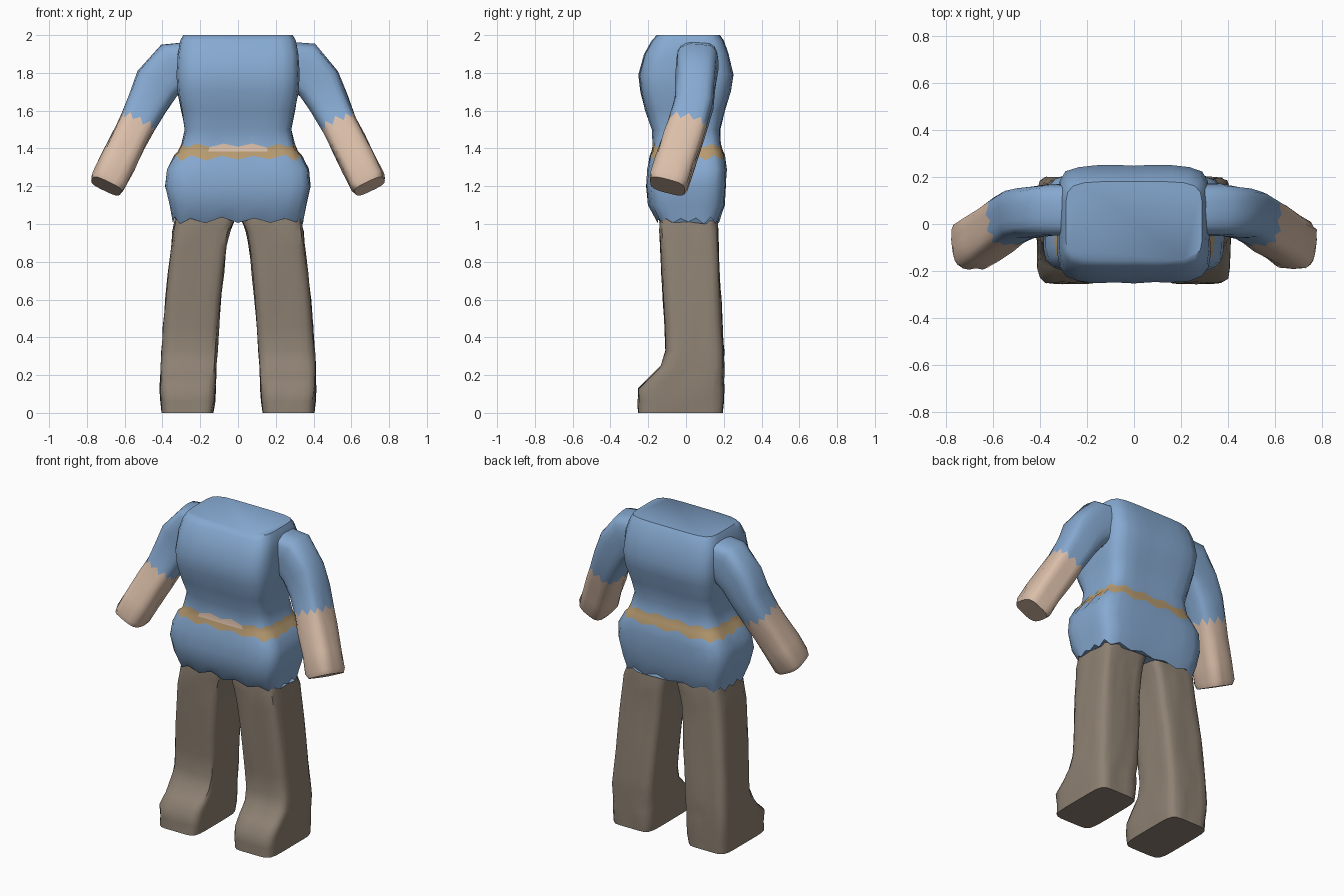
import bpy, bmesh, random
from mathutils import Vector

random.seed(4)
if "Cube" in bpy.data.objects:
    bpy.data.objects.remove(bpy.data.objects["Cube"], do_unlink=True)


def material(name, rgb):
    m = bpy.data.materials.new(name)
    m.use_nodes = True
    m.diffuse_color = (*rgb, 1)
    m.node_tree.nodes["Principled BSDF"].inputs["Base Color"].default_value = (*rgb, 1)
    return m


BLUE = material("blue cloth", (0.24, 0.40, 0.64))
TAUPE = material("taupe trousers", (0.27, 0.22, 0.17))
SKIN = material("skin", (0.71, 0.52, 0.40))
BELT = material("tan belt", (0.49, 0.34, 0.17))


def unit_section(count, power):
    """Evenly spaced points around a rounded square."""
    side = count // 4
    pts = []
    for p, q in ((1, 0), (0, 1), (-1, 0), (0, -1)):
        for i in range(side):
            t = 2 * i / side - 1
            a, b = p - q * t, q + p * t
            s = (abs(a) ** power + abs(b) ** power) ** (-1 / power)
            pts.append((a * s, b * s))
    return pts


def loft(name, rings, mats, power, count=32, rough=0.003, rule=None):
    """Skin rings of (centre, u, v, ragged, material index of the band after)."""
    bm = bmesh.new()
    section = unit_section(count, power)
    loops = []
    for n, (c, u, v, ragged, _) in enumerate(rings):
        axis = u.cross(v).normalized()
        loop = []
        for i, (a, b) in enumerate(section):
            p = c + u * a + v * b
            p += axis * ragged * (1 if i % 2 else -1) * random.uniform(0.4, 1)
            if 0 < n < len(rings) - 1:
                p += (u * a + v * b).normalized() * random.uniform(-rough, rough)
            loop.append(bm.verts.new(p))
        loops.append(loop)
    for k in range(len(loops) - 1):
        for i in range(count):
            j = (i + 1) % count
            f = bm.faces.new((loops[k][i], loops[k][j], loops[k + 1][j], loops[k + 1][i]))
            f.material_index = rings[k][4]
            if rule:
                rule(f, k)
    for k, loop in ((0, loops[0]), (len(loops) - 2, loops[-1])):
        bm.faces.new(loop).material_index = rings[k][4]
    bmesh.ops.recalc_face_normals(bm, faces=bm.faces)
    mesh = bpy.data.meshes.new(name)
    bm.to_mesh(mesh)
    bm.free()
    for m in mats:
        mesh.materials.append(m)
    obj = bpy.data.objects.new(name, mesh)
    bpy.context.collection.objects.link(obj)
    bpy.ops.object.select_all(action="DESELECT")
    obj.select_set(True)
    bpy.context.view_layer.objects.active = obj
    bpy.ops.object.shade_smooth_by_angle(angle=0.9)
    return obj


def box_ring(z, x0, x1, y0, y1, ragged=0, mat=0):
    return (Vector(((x0 + x1) / 2, (y0 + y1) / 2, z)), Vector(((x1 - x0) / 2, 0, 0)),
            Vector((0, (y1 - y0) / 2, 0)), ragged, mat)


# Torso: height, half width, front, back, ragged edge, band material
torso = [
    (1.02, 0.345, -0.15, 0.175, 0.02, 0),
    (1.10, 0.36, -0.20, 0.205, 0, 0),
    (1.20, 0.385, -0.21, 0.21, 0, 0),
    (1.29, 0.375, -0.205, 0.215, 0, 0),
    (1.35, 0.34, -0.19, 0.205, 0.018, 1),
    (1.385, 0.315, -0.18, 0.195, 0, 1),
    (1.415, 0.30, -0.175, 0.185, 0.012, 0),
    (1.50, 0.28, -0.18, 0.18, 0, 0),
    (1.60, 0.30, -0.215, 0.205, 0, 0),
    (1.70, 0.32, -0.24, 0.235, 0, 0),
    (1.79, 0.325, -0.25, 0.25, 0, 0),
    (1.90, 0.32, -0.22, 0.225, 0, 0),
    (1.97, 0.305, -0.18, 0.20, 0, 0),
    (2.00, 0.29, -0.155, 0.18, 0, 0),
]


# Bare patch above the belt at the front
def bare_patch(face, band):
    c = face.calc_center_median()
    if band == 5 and c.y < -0.15 and -0.16 < c.x < 0.12:
        face.material_index = 2


loft("torso", [box_ring(z, -w, w, f, b, r, m) for z, w, f, b, r, m in torso],
     [BLUE, BELT, SKIN], 6, rule=bare_patch)

# Leg with foot: height, inner, outer, front, back
leg = [
    (0.00, 0.13, 0.405, -0.255, 0.195),
    (0.06, 0.122, 0.41, -0.252, 0.198),
    (0.13, 0.12, 0.413, -0.25, 0.2),
    (0.19, 0.118, 0.412, -0.19, 0.2),
    (0.25, 0.115, 0.41, -0.13, 0.2),
    (0.33, 0.11, 0.405, -0.105, 0.2),
    (0.46, 0.10, 0.395, -0.11, 0.19),
    (0.60, 0.09, 0.385, -0.12, 0.185),
    (0.74, 0.075, 0.37, -0.128, 0.175),
    (0.88, 0.06, 0.355, -0.135, 0.17),
    (0.96, 0.045, 0.345, -0.138, 0.168),
    (1.01, 0.025, 0.335, -0.138, 0.165),
    (1.06, 0.01, 0.33, -0.135, 0.16),
]

# Arm path: centre, in-plane radius, depth radius, ragged edge, band material
arm = [
    ((0.20, 0.06, 1.85), 0.12, 0.11, 0, 0),
    ((0.35, 0.06, 1.83), 0.135, 0.11, 0, 0),
    ((0.43, 0.05, 1.74), 0.12, 0.105, 0, 0),
    ((0.48, 0.04, 1.64), 0.105, 0.105, 0, 0),
    ((0.535, 0.01, 1.53), 0.095, 0.105, 0.025, 1),
    ((0.58, -0.02, 1.44), 0.095, 0.105, 0, 1),
    ((0.64, -0.06, 1.32), 0.095, 0.105, 0, 1),
    ((0.685, -0.09, 1.225), 0.095, 0.105, 0, 1),
    ((0.697, -0.098, 1.20), 0.085, 0.095, 0, 1),
]


def arm_rings(sx):
    pts = [Vector((p[0][0] * sx, p[0][1], p[0][2])) for p in arm]
    out = []
    for i, (_, ru, rv, ragged, mat) in enumerate(arm):
        t = (pts[min(i + 1, len(pts) - 1)] - pts[max(i - 1, 0)]).normalized()
        u = t.cross(Vector((0, 1, 0))).normalized()
        out.append((pts[i], u * ru, u.cross(t) * rv, ragged, mat))
    return out


for side, sx in (("left", 1), ("right", -1)):
    rings = [box_ring(z, *sorted((a * sx, b * sx)), f, k) for z, a, b, f, k in leg]
    loft(side + "_leg", rings, [TAUPE], 7, rough=0.005)
    loft(side + "_arm", arm_rings(sx), [BLUE, SKIN], 3.5, count=24, rough=0.005)
